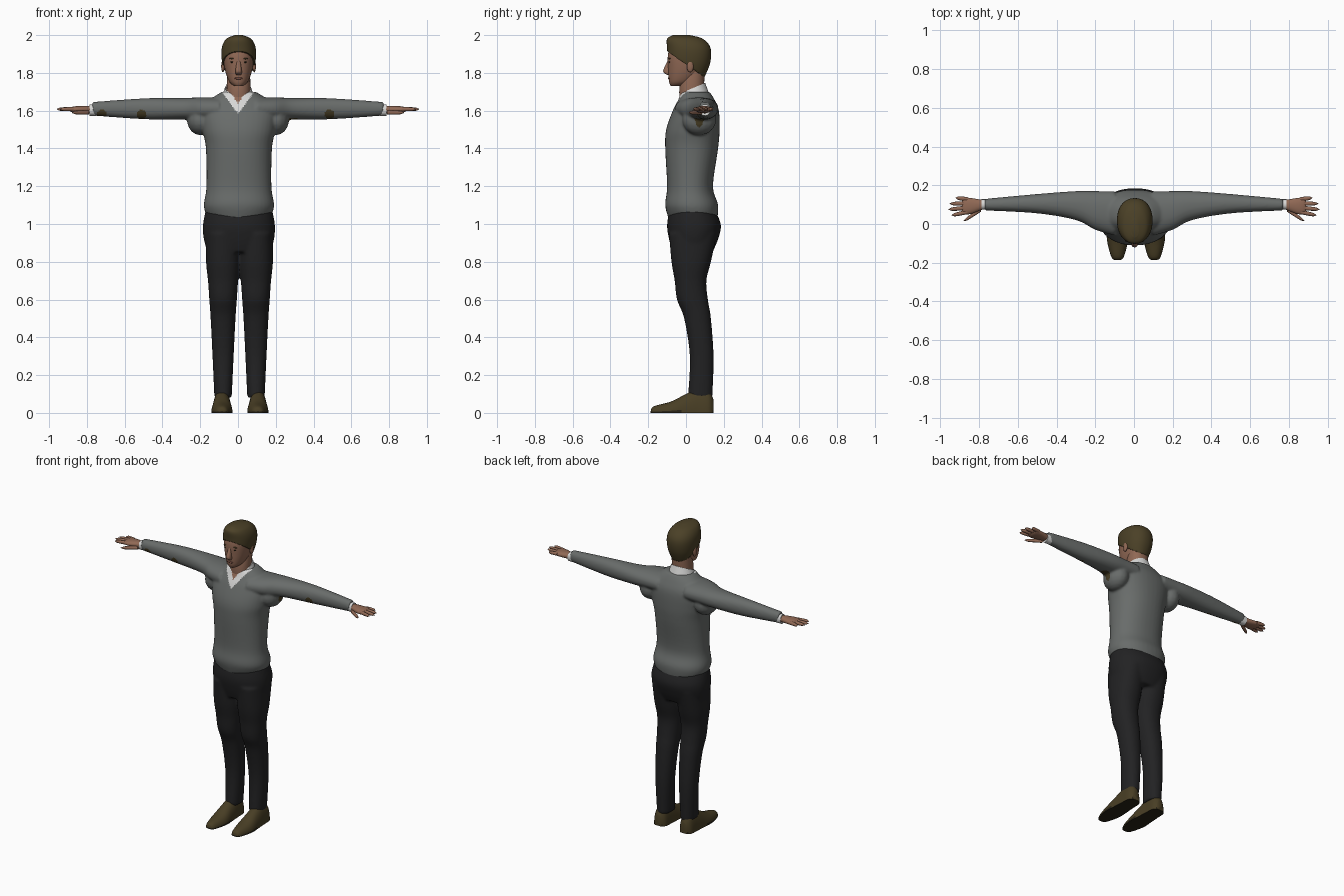
import bpy, bmesh, math

cube = bpy.data.objects.get("Cube")
if cube:
    bpy.data.objects.remove(cube, do_unlink=True)


def material(name, *rgb):
    m = bpy.data.materials.new(name)
    m.use_nodes = True
    m.diffuse_color = (*rgb, 1)
    bsdf = next(n for n in m.node_tree.nodes if n.type == 'BSDF_PRINCIPLED')
    bsdf.inputs["Base Color"].default_value = (*rgb, 1)
    return m


GREY = material("grey wool", .14, .15, .145)
BLACK = material("black cloth", .016, .016, .017)
BROWN = material("brown leather", .065, .048, .018)
SOLE = material("dark sole", .02, .016, .008)
HAIR = material("brown hair", .07, .052, .02)
SKIN = material("skin", .28, .14, .09)
LIPS = material("lips", .21, .085, .06)
WHITE = material("white shirt", .68, .68, .67)


def spline(a, b, c, d, t):
    linear, square, cubic = c - a, 2*a - 5*b + 4*c - d, 3*(b - c) + d - a
    return b + (linear*t + square*t**2 + cubic*t**3) / 2


def power_curve(value, power):
    return math.copysign(abs(value)**(2 / power), value)


def loft(bm, axis, stations, mid=0, side=1, shift=0, power=2.2, sides=40, steps=6):
    """Skin smooth rounded sections: (position, half width about mid, low, high)."""
    last = len(stations) - 1
    rows = []
    for i in range(last):
        near = [stations[max(0, min(last, i + k))] for k in (-1, 0, 1, 2)]
        rows += [[spline(*v, j / steps) for v in zip(*near)] for j in range(steps)]
    rows.append(stations[last])
    rings = []
    for p, half, low, high in rows:
        ring = []
        for k in range(sides):
            angle = math.tau * k / sides
            u = mid + half * power_curve(math.cos(angle), power)
            v = (low + high)/2 + (high - low)/2 * power_curve(math.sin(angle), power)
            x, y, z = {'x': (p, v, u), 'y': (u, p, v), 'z': (u, v, p)}[axis]
            ring.append(bm.verts.new((side*x + shift, y, z)))
        rings.append(ring)
    for lower, upper in zip(rings, rings[1:]):
        for k in range(sides):
            bm.faces.new((lower[k], lower[k-1], upper[k-1], upper[k]))
    bm.faces.new(rings[0])
    bm.faces.new(rings[-1])


def ball(bm, centre, radii):
    verts = bmesh.ops.create_uvsphere(bm, u_segments=16, v_segments=10, radius=1)["verts"]
    bmesh.ops.scale(bm, vec=radii, verts=verts)
    bmesh.ops.translate(bm, vec=centre, verts=verts)


def finish(bm, name, mats, voxel=0, thickness=0, rule=None):
    bmesh.ops.recalc_face_normals(bm, faces=bm.faces)
    mesh = bpy.data.meshes.new(name)
    bm.to_mesh(mesh)
    bm.free()
    ob = bpy.data.objects.new(name, mesh)
    bpy.context.collection.objects.link(ob)
    bpy.ops.object.select_all(action='DESELECT')
    ob.select_set(True)
    bpy.context.view_layer.objects.active = ob
    if voxel:
        blend = ob.modifiers.new("Blend", 'REMESH')
        blend.mode, blend.voxel_size = 'VOXEL', voxel
        soften = ob.modifiers.new("Soften", 'SMOOTH')
        soften.factor, soften.iterations = .5, 8
    if thickness:
        ob.modifiers.new("Thickness", 'SOLIDIFY').thickness = thickness
    for mod in list(ob.modifiers):
        bpy.ops.object.modifier_apply(modifier=mod.name)
    for m in mats:
        ob.data.materials.append(m)
    if rule:
        for face in ob.data.polygons:
            face.material_index = rule(*face.center)
    bpy.ops.object.shade_smooth_by_angle(angle=math.radians(55))


# Sweater: torso, armpits and sleeves blended into one surface
bm = bmesh.new()
loft(bm, 'z', [(1.02, .177, -.09, .165), (1.1, .186, -.11, .17), (1.2, .172, -.1, .143),
               (1.4, .175, -.11, .17), (1.5, .193, -.105, .178), (1.6, .2, -.07, .174),
               (1.66, .15, -.04, .15), (1.7, .09, -.025, .125)], mid=.005)
for v in bm.verts:
    # The hem rises towards the hips
    if v.co.z < 1.1:
        v.co.z += abs(v.co.x) * (1.1 - v.co.z) * 2.5
for side in (1, -1):
    ball(bm, (side * .2, .07, 1.55), (.07, .09, .08))
    loft(bm, 'x', [(.1, .06, -.06, .17), (.2, .06, -.03, .17), (.3, .057, .02, .17),
                   (.5, .055, .055, .155), (.77, .036, .07, .13)], mid=1.61, side=side)


def sweater_colour(x, y, z):
    # Open V neck, then the brown patches on the sleeves
    if y < .03 and abs(x) < (z - 1.585) * .75:
        return 2 if abs(x) < (z - 1.635) * .6 else 1
    front = y < .1 and any(math.hypot(x - p, z - 1.58) < .025 for p in (-.72, -.51, .485))
    under = z < 1.56 and math.hypot(x - .29, y - .07) < .03
    return 3 if front or under else 0


finish(bm, "sweater", [GREY, WHITE, SKIN, BROWN], voxel=.007, rule=sweater_colour)

# Trousers: hips and both legs blended
bm = bmesh.new()
loft(bm, 'z', [(.85, .165, -.07, .14), (.92, .186, -.09, .17), (1, .19, -.1, .184),
               (1.1, .17, -.08, .14)], mid=.005)
for side in (1, -1):
    loft(bm, 'z', [(.08, .046, .01, .14), (.3, .056, .02, .146), (.5, .066, -.01, .132),
                   (.6, .073, -.048, .116), (.7, .08, -.06, .108), (.8, .09, -.077, .132),
                   (.95, .09, -.09, .165)], mid=.087, side=side, shift=.008)
finish(bm, "trousers", [BLACK], voxel=.008)

for side, label in ((1, "left"), (-1, "right")):
    # Shoe: length, half width and height, cut flat at the sole
    bm = bmesh.new()
    outline = [(-.187, .01, .01), (-.17, .032, .035), (-.08, .055, .06), (0, .052, .1),
               (.06, .048, .125), (.12, .044, .115), (.146, .025, .07)]
    loft(bm, 'y', [(y, w, -h, h) for y, w, h in outline], mid=.095, side=side, shift=.01)
    for v in bm.verts:
        v.co.z = max(v.co.z, 0)
    finish(bm, label + "_shoe", [BROWN, SOLE], rule=lambda x, y, z: int(z < .008))

    # Shirt cuff
    bm = bmesh.new()
    loft(bm, 'x', [(x, .03, .074, .128) for x in (.75, .787)], mid=1.603, side=side)
    finish(bm, label + "_cuff", [WHITE])

    # Hand: palm, four spread fingers and a thumb
    bm = bmesh.new()
    loft(bm, 'x', [(.77, .02, .08, .122), (.84, .019, .053, .134), (.875, .015, .05, .136),
                   (.89, .008, .06, .13)], mid=1.606, side=side)
    digits = [(.86, .96 - .012 * (i - 1.2)**2, .062 + .022*i, .045 + .03*i, 1.608)
              for i in range(4)]
    digits.append((.79, .88, .075, .016, 1.59))
    for root, tip, y0, y1, height in digits:
        row = []
        for k in range(7):
            t = k / 6
            y, r = y0 + (y1 - y0)*t, .001 + .01 * math.sqrt(1 - t**4)
            row.append((root + (tip - root)*t, r, y - r, y + r))
        loft(bm, 'x', row, mid=height, side=side, sides=12, steps=2)
    finish(bm, label + "_hand", [SKIN])

# Neck and head with nose and ears
bm = bmesh.new()
loft(bm, 'z', [(1.6, .063, -.03, .09), (1.72, .063, -.035, .095), (1.82, .06, -.01, .1)],
     mid=.003)
loft(bm, 'z', [(1.73, .022, -.08, -.02), (1.755, .05, -.09, .04), (1.82, .073, -.095, .1),
               (1.9, .08, -.095, .12), (1.96, .06, -.07, .09), (1.98, .02, -.03, .04)],
     mid=.003)
loft(bm, 'z', [(1.79, .014, -.1, -.08), (1.81, .017, -.121, -.08), (1.87, .008, -.095, -.08)],
     mid=.003, sides=16)
for side in (1, -1):
    ball(bm, (.003 + side * .083, .022, 1.835), (.009, .018, .032))
finish(bm, "head", [SKIN])

# Face details
for name, mat, height, size in (("eyes", SOLE, 1.857, (.011, .004, .004)),
                                ("eyebrows", HAIR, 1.876, (.017, .006, .004))):
    bm = bmesh.new()
    for side in (1, -1):
        ball(bm, (.003 + side * .033, -.087, height), size)
    finish(bm, name, [mat])
bm = bmesh.new()
ball(bm, (.003, -.09, 1.771), (.022, .006, .006))
finish(bm, "mouth", [LIPS])

# Hair: a cap whose lower rim slopes from the forehead down to the nape
bm = bmesh.new()
loft(bm, 'z', [(1.76, .06, -.06, .09), (1.85, .087, -.092, .127), (1.93, .09, -.1, .13),
               (1.98, .066, -.1, .09), (2, .02, -.07, .02)], mid=.004, sides=64, steps=10)
for v in bm.verts:
    v.co.z = max(v.co.z, 1.845 - .7 * v.co.y)
finish(bm, "hair", [HAIR])

# Shirt collar: an open band, higher at the back
bm = bmesh.new()
rows = []
for k in range(41):
    a = math.radians(18 + 324 * k / 40)
    back = (1 - math.cos(a)) / 2
    rows.append([bm.verts.new(((.094 - .024*t) * math.sin(a),
                               .036 - (.09 - .024*t) * math.cos(a),
                               1.622 + .07*t + .055*back)) for t in (0, .5, 1)])
for r0, r1 in zip(rows, rows[1:]):
    for j in range(2):
        bm.faces.new((r0[j], r1[j], r1[j+1], r0[j+1]))
finish(bm, "shirt_collar", [WHITE], thickness=.006)
